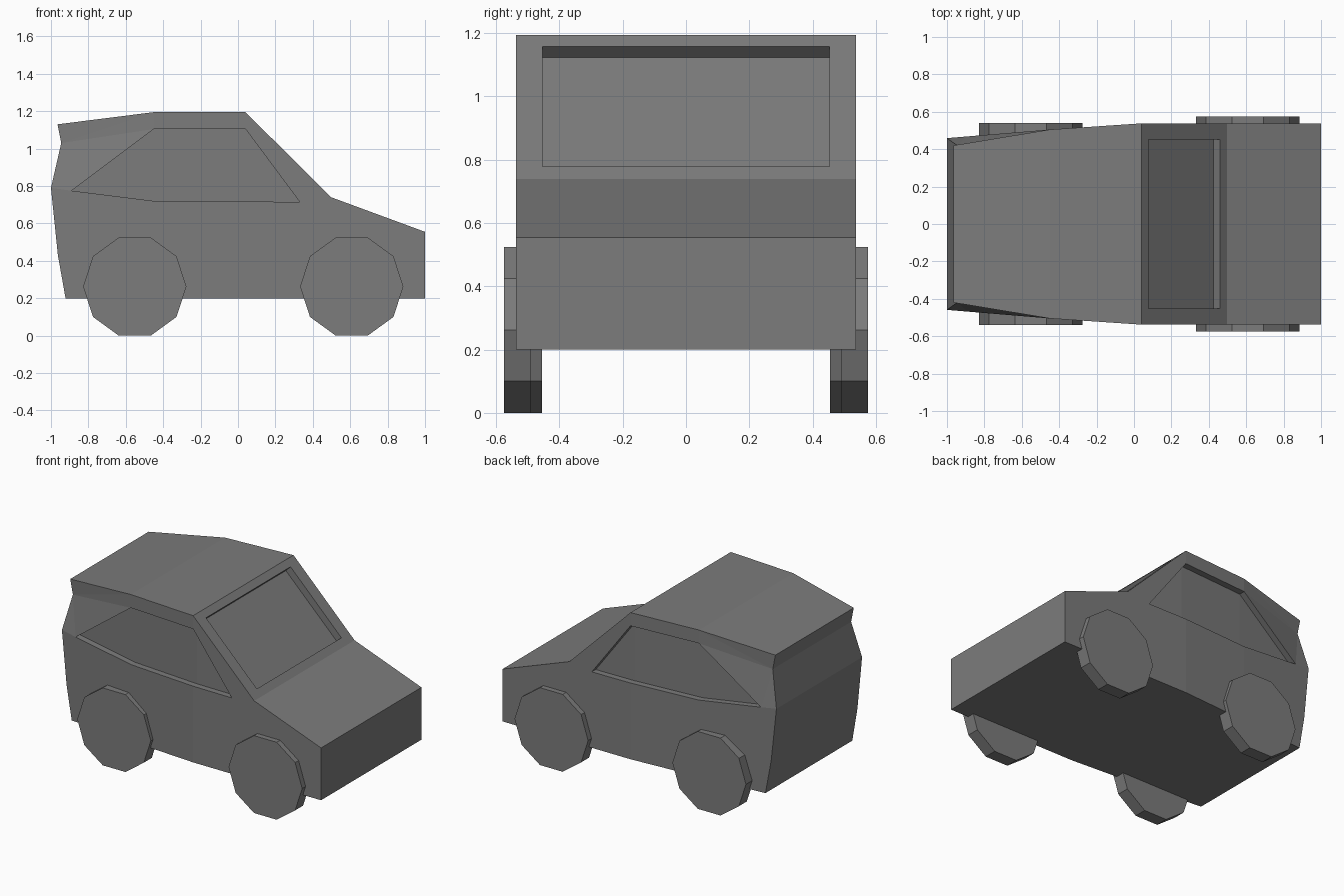
import bpy, bmesh, math

if "Cube" in bpy.data.objects:
    bpy.data.objects.remove(bpy.data.objects["Cube"])


def prism(name, points, near, far, caps=None, inner=0):
    """Solid between two copies of an x-z loop; near/far give each point's y.
    The last `inner` points lie inside the caps rather than on the outline."""
    n = len(points) - inner
    bm = bmesh.new()
    a = [bm.verts.new((x, near[i], z)) for i, (x, z) in enumerate(points)]
    b = [bm.verts.new((x, far[i], z)) for i, (x, z) in enumerate(points)]
    for cap in caps or [range(n)]:
        bm.faces.new([a[i] for i in cap])
        bm.faces.new([b[i] for i in cap])
    for i in range(n):
        j = (i + 1) % n
        bm.faces.new((a[i], a[j], b[j], b[i]))
    bmesh.ops.recalc_face_normals(bm, faces=bm.faces)
    mesh = bpy.data.meshes.new(name)
    bm.to_mesh(mesh)
    bm.free()
    obj = bpy.data.objects.new(name, mesh)
    bpy.context.collection.objects.link(obj)
    obj.data.materials.append(paint)
    return obj


def half_width(x):
    """Body half width: straight at the front, tapering to the rear."""
    if x >= 0.04:
        return 0.538
    if x >= -0.45:
        return 0.505 + (x + 0.45) / 0.49 * 0.033
    return 0.459 + (x + 1) / 0.55 * 0.046


def cut(target, cutter):
    mod = target.modifiers.new("cut", 'BOOLEAN')
    mod.operation = 'DIFFERENCE'
    mod.solver = 'EXACT'
    mod.object = cutter
    cutter.hide_render = True
    bpy.context.view_layer.objects.active = target
    bpy.ops.object.modifier_apply(modifier=mod.name)
    bpy.data.objects.remove(cutter)


# Dark grey paint
paint = bpy.data.materials.new("dark_grey")
paint.diffuse_color = (0.2, 0.2, 0.2, 1)
paint.use_nodes = True
paint.node_tree.nodes["Principled BSDF"].inputs["Base Color"].default_value = paint.diffuse_color

# Body shell: side profile plus two window corners where the rear flank folds in
profile = [(1.0, 0.2), (1.0, 0.555), (0.498, 0.74), (0.04, 1.195), (-0.45, 1.195),
           (-0.965, 1.13), (-0.945, 1.03), (-1.0, 0.79), (-0.963, 0.43),
           (-0.922, 0.2), (-0.45, 0.2), (0.04, 0.2), (-0.89, 0.775), (-0.45, 1.105)]
widths = [half_width(x) for x, z in profile]
widths[5] = widths[6] = 0.42
body = prism("car_body", profile, [-w for w in widths], widths,
             [(0, 1, 2, 3, 11), (3, 4, 13, 10, 11), (13, 12, 7, 8, 9, 10),
              (7, 12, 6), (6, 12, 13), (6, 13, 4), (4, 5, 6)], inner=2)

# Recessed side windows
window = [(0.33, 0.715), (0.04, 1.105), (-0.45, 1.105), (-0.89, 0.775),
          (-0.45, 0.72), (0.04, 0.717)]
for s in (-1, 1):
    pane = [s * (half_width(x) - 0.042) for x, z in window]
    cut(body, prism("window_cutter", window, pane, [s * 0.7] * 6,
                    [(0, 1, 5), (1, 2, 4, 5), (2, 3, 4)]))

# Recessed windscreen
screen = [(0.042, 1.123), (0.425, 0.745), (0.53, 0.85), (0.147, 1.228)]
cut(body, prism("windscreen_cutter", screen, [-0.453] * 4, [0.453] * 4))

# Ten-sided wheels
R = 0.276
for label, cx, y0, y1 in (("front", 0.608, 0.49, 0.575), ("rear", -0.552, 0.455, 0.54)):
    rim = [(cx + R * math.cos(k * math.pi / 5),
            R * math.sin(math.radians(72)) + R * math.sin(k * math.pi / 5))
           for k in range(10)]
    for side, s in (("right", -1), ("left", 1)):
        prism(f"{label}_{side}_wheel", rim, [s * y0] * 10, [s * y1] * 10)
